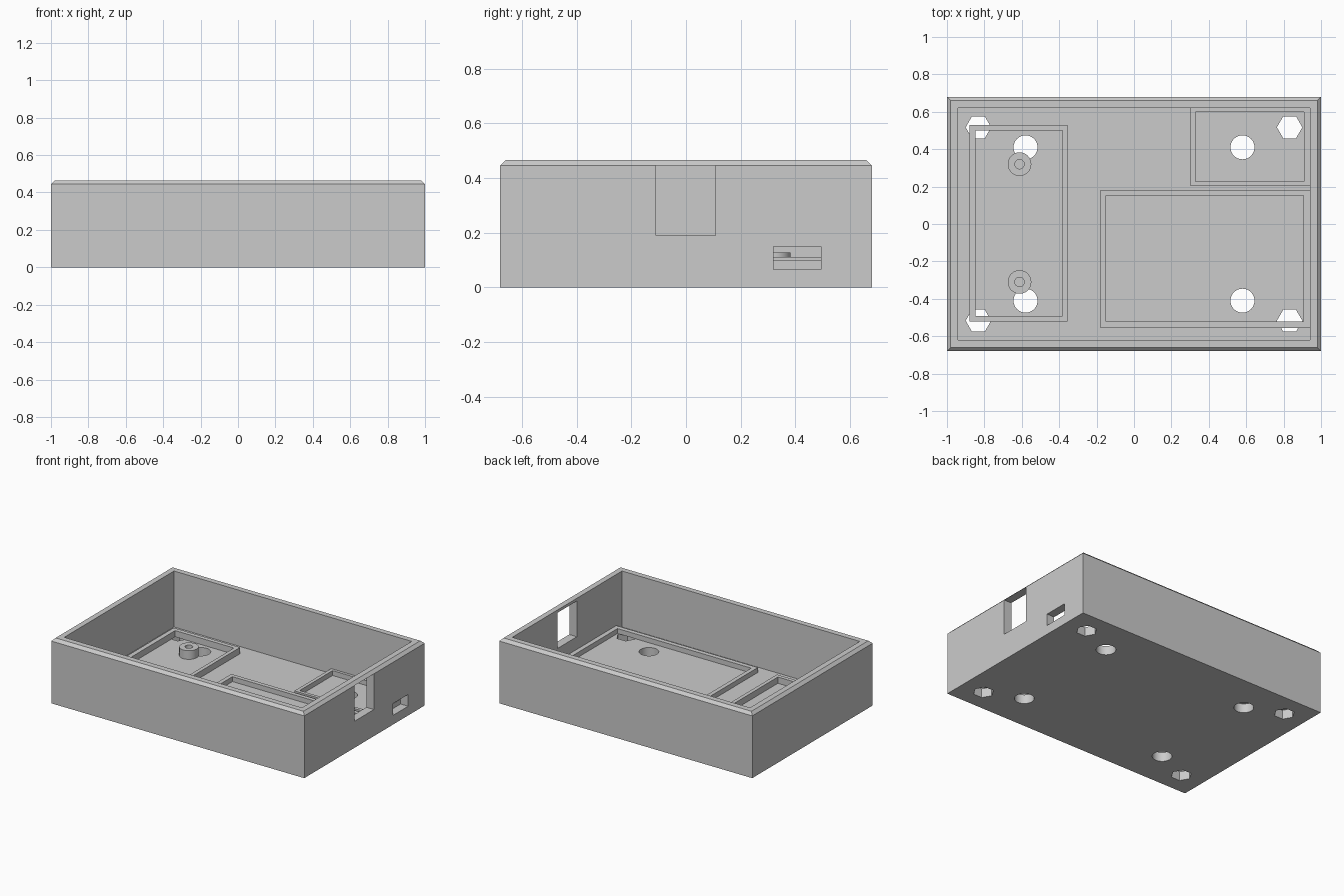
import bpy
import bmesh
import math

if "Cube" in bpy.data.objects:
    bpy.data.objects.remove(bpy.data.objects["Cube"], do_unlink=True)

FLOOR, SHOULDER, TOP = 0.065, 0.445, 0.465
WALL_X, WALL_Y = 0.94, 0.62

grey = bpy.data.materials.new("plain grey")
grey.use_nodes = True
color = (0.6, 0.6, 0.6, 1)
grey.diffuse_color = color
grey.node_tree.nodes["Principled BSDF"].inputs["Base Color"].default_value = color


def rect(x0, x1, y0, y1, z):
    return [(x0, y0, z), (x1, y0, z), (x1, y1, z), (x0, y1, z)]


def ngon(x, y, r, z, n):
    return [(x + r * math.cos(math.tau * i / n), y + r * math.sin(math.tau * i / n), z)
            for i in range(n)]


def loft(name, loops, closed=False):
    """Bridge successive outlines; cap the ends, or join last to first."""
    bm = bmesh.new()
    rings = [[bm.verts.new(p) for p in loop] for loop in loops]
    pairs = list(zip(rings, rings[1:]))
    if closed:
        pairs.append((rings[-1], rings[0]))
    else:
        bm.faces.new(rings[0])
        bm.faces.new(rings[-1])
    for a, b in pairs:
        n = len(a)
        for i in range(n):
            j = (i + 1) % n
            bm.faces.new((a[i], a[j], b[j], b[i]))
    bmesh.ops.recalc_face_normals(bm, faces=bm.faces)
    mesh = bpy.data.meshes.new(name)
    bm.to_mesh(mesh)
    bm.free()
    mesh.materials.append(grey)
    obj = bpy.data.objects.new(name, mesh)
    bpy.context.collection.objects.link(obj)
    return obj


def smooth(obj):
    bpy.ops.object.select_all(action="DESELECT")
    obj.select_set(True)
    bpy.context.view_layer.objects.active = obj
    bpy.ops.object.shade_smooth_by_angle(angle=math.radians(30))


def cut(target, cutter):
    cutter.hide_render = True
    mod = target.modifiers.new("cut", "BOOLEAN")
    mod.operation = "DIFFERENCE"
    mod.solver = "EXACT"
    mod.object = cutter
    bpy.context.view_layer.objects.active = target
    bpy.ops.object.modifier_apply(modifier=mod.name)
    bpy.data.objects.remove(cutter, do_unlink=True)


# Open box with a chamfered rim
box = loft("enclosure_box", [
    rect(-1, 1, -0.68, 0.68, 0),
    rect(-1, 1, -0.68, 0.68, SHOULDER),
    rect(-0.98, 0.98, -0.66, 0.66, TOP),
    rect(-WALL_X, WALL_X, -WALL_Y, WALL_Y, TOP),
    rect(-WALL_X, WALL_X, -WALL_Y, WALL_Y, FLOOR)])

# Round and hexagonal holes through the floor
for sx in (-1, 1):
    for sy in (-1, 1):
        for x, y, r, n in ((0.58, 0.41, 0.064, 40), (0.832, 0.517, 0.068, 6)):
            cut(box, loft("hole_cutter", [ngon(sx * x, sy * y, r, z, n) for z in (-0.1, 0.2)]))

# Window and connector slot in the wall on the +x side
for y0, y1, z0, z1 in ((-0.11, 0.107, 0.19, SHOULDER), (0.32, 0.493, 0.066, 0.15)):
    cut(box, loft("opening_cutter", [rect(0.92, 1.1, y0, y1, z) for z in (z0, z1)]))
smooth(box)

# Low fences on the floor: outer and inner extents, top height
fences = {
    "left_tray_fence": ((-0.88, -0.355, -0.52, 0.53), (-0.847, -0.382, -0.492, 0.5), 0.11),
    "front_tray_fence": ((-0.18, WALL_X, -0.555, 0.182), (-0.15, 0.907, -0.522, 0.152), 0.1),
    "back_tray_fence": ((0.303, WALL_X, 0.204, WALL_Y), (0.328, 0.91, 0.228, 0.6), 0.1),
}
for name, (outer, inner, top) in fences.items():
    loft(name, [rect(*outer, FLOOR), rect(*outer, top),
                rect(*inner, top), rect(*inner, FLOOR)], closed=True)

# Hollow screw posts in the left tray
for name, y in (("back_screw_post", 0.32), ("front_screw_post", -0.31)):
    smooth(loft(name, [ngon(-0.612, y, r, z, 40) for r, z in (
        (0.063, FLOOR), (0.063, 0.127), (0.025, 0.127), (0.025, FLOOR))], closed=True))
